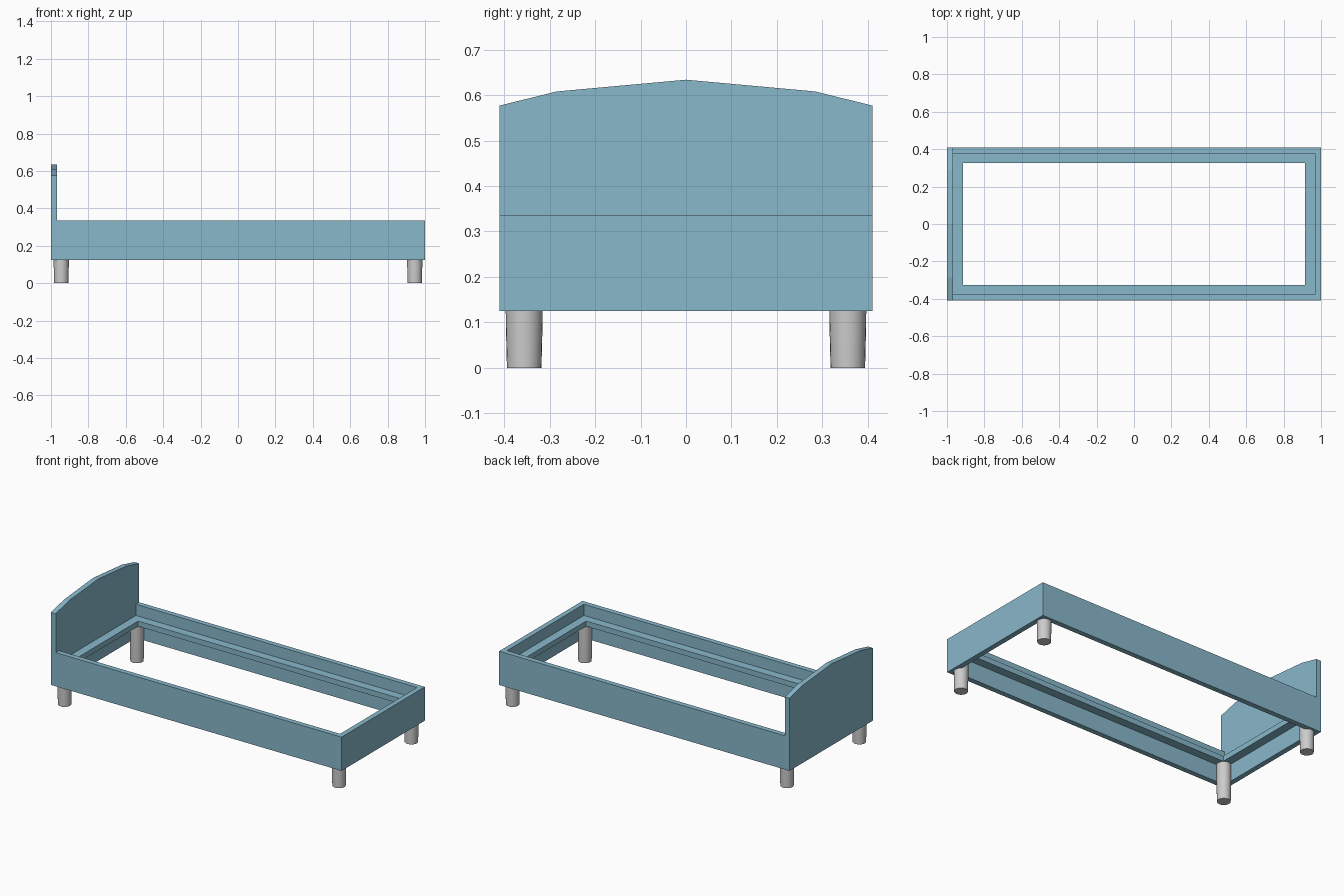
import bpy, bmesh
from mathutils import Vector

if "Cube" in bpy.data.objects:
    bpy.data.objects.remove(bpy.data.objects["Cube"])

HX, HY = 1.0, 0.41           # outer half length and half width
WALL = 0.032                 # board thickness
Z0, Z1 = 0.125, 0.335        # frame bottom and top

blue = bpy.data.materials.new("blue_paint")
blue.diffuse_color = (0.25, 0.48, 0.60, 1)
blue.use_nodes = True
blue.node_tree.nodes["Principled BSDF"].inputs["Base Color"].default_value = blue.diffuse_color


def finish(name, bm, mat=None):
    bmesh.ops.recalc_face_normals(bm, faces=bm.faces)
    me = bpy.data.meshes.new(name)
    bm.to_mesh(me)
    bm.free()
    if mat:
        me.materials.append(mat)
    ob = bpy.data.objects.new(name, me)
    bpy.context.collection.objects.link(ob)
    return ob


def prism(name, outline, depth):
    """Extrude a flat 3D outline along the depth vector."""
    bm = bmesh.new()
    face = bm.faces.new([bm.verts.new(p) for p in outline])
    ext = bmesh.ops.extrude_face_region(bm, geom=[face], use_keep_orig=True)
    moved = [g for g in ext["geom"] if isinstance(g, bmesh.types.BMVert)]
    bmesh.ops.translate(bm, verts=moved, vec=Vector(depth))
    return finish(name, bm, blue)


def frame_ring(name, profile):
    """Sweep an (inset, z) profile round the rectangular bed outline."""
    bm = bmesh.new()
    loops = [[bm.verts.new((sx * (HX - i), sy * (HY - i), z)) for i, z in profile]
             for sx, sy in ((-1, -1), (1, -1), (1, 1), (-1, 1))]
    n = len(profile)
    for a in range(4):
        p, q = loops[a], loops[(a + 1) % 4]
        for k in range(n):
            j = (k + 1) % n
            bm.faces.new((p[k], q[k], q[j], p[j]))
    return finish(name, bm, blue)


def leg(name, x, y):
    """Slightly tapered round leg that reaches the mattress ledge."""
    bm = bmesh.new()
    stations = ((0.038, 0.0), (0.0405, 0.10), (0.041, 0.235))
    for (r0, za), (r1, zb) in zip(stations, stations[1:]):
        geo = bmesh.ops.create_cone(bm, cap_ends=False, segments=24,
                                    radius1=r0, radius2=r1, depth=zb - za)
        bmesh.ops.translate(bm, verts=geo["verts"], vec=(x, y, (za + zb) / 2))
    bmesh.ops.remove_doubles(bm, verts=bm.verts, dist=1e-5)
    bmesh.ops.holes_fill(bm, edges=[e for e in bm.edges if e.is_boundary], sides=0)
    ob = finish(name, bm)
    bpy.ops.object.select_all(action='DESELECT')
    bpy.context.view_layer.objects.active = ob
    ob.select_set(True)
    bpy.ops.object.shade_smooth_by_angle()


# Headboard with a faceted arched top
arch = [(HY, 0.577), (0.285, 0.608), (0, 0.634), (-0.285, 0.608), (-HY, 0.577)]
prism("headboard", [(-HX, y, z) for y, z in [(-HY, Z0), (HY, Z0)] + arch],
      (WALL, 0, 0))

# Side rails and footboard as one U-shaped wall
xi, yi, xh = HX - WALL, HY - WALL, -HX + WALL
prism("side_rails_and_footboard",
      [(x, y, Z0) for x, y in ((xh, -HY), (HX, -HY), (HX, HY), (xh, HY),
                               (xh, yi), (xi, yi), (xi, -yi), (xh, -yi))],
      (0, 0, Z1 - Z0))

# Ledge that carries the mattress
frame_ring("mattress_ledge",
           [(WALL, 0.232), (0.085, 0.232), (0.085, 0.265), (WALL, 0.265)])

# Four legs
for xn, sx in (("head", -1), ("foot", 1)):
    for yn, sy in (("front", -1), ("back", 1)):
        leg(f"{xn}_{yn}_leg", sx * 0.945, sy * 0.356)
